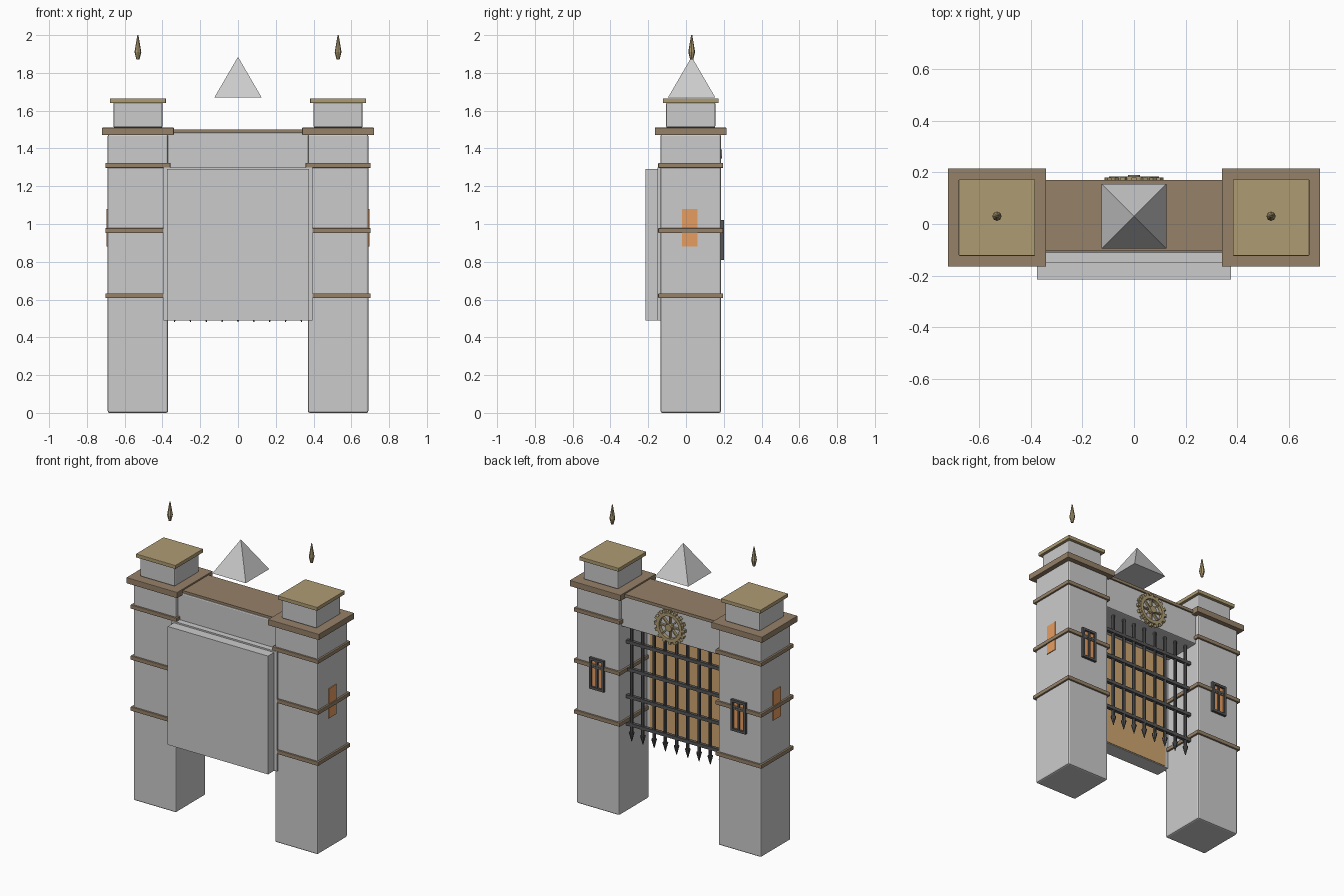
import bpy, bmesh, math
from mathutils import Matrix, Vector

if "Cube" in bpy.data.objects:
    bpy.data.objects.remove(bpy.data.objects["Cube"])


def material(name, rgb):
    m = bpy.data.materials.new(name)
    m.diffuse_color = (*rgb, 1)
    m.use_nodes = True
    m.node_tree.nodes["Principled BSDF"].inputs["Base Color"].default_value = m.diffuse_color
    return m


BROWN = material("brown_trim", (0.30, 0.22, 0.14))
GOLD = material("gold_trim", (0.42, 0.33, 0.17))
IRON = material("dark_iron", (0.09, 0.09, 0.09))
GLOW = material("window_glow", (0.80, 0.34, 0.12))
TAN = material("gate_backing", (0.62, 0.38, 0.16))


def finish(bm, name, mat=None):
    bmesh.ops.recalc_face_normals(bm, faces=bm.faces)
    me = bpy.data.meshes.new(name)
    bm.to_mesh(me)
    bm.free()
    ob = bpy.data.objects.new(name, me)
    bpy.context.collection.objects.link(ob)
    if mat:
        me.materials.append(mat)
    return ob


def add_box(bm, x, y, z):
    # box from (min, max) pairs
    size = [b - a for a, b in (x, y, z)]
    mid = [(a + b) / 2 for a, b in (x, y, z)]
    bmesh.ops.create_cube(bm, size=1, matrix=Matrix.Translation(mid) @ Matrix.Diagonal((*size, 1)))


def box(name, x, y, z, mat=None, bevel=0):
    bm = bmesh.new()
    add_box(bm, x, y, z)
    ob = finish(bm, name, mat)
    if bevel:
        mod = ob.modifiers.new("bevel", "BEVEL")
        mod.width, mod.segments = bevel, 2
    return ob


def add_cone(bm, loc, r1, r2, depth, sides):
    bmesh.ops.create_cone(bm, cap_ends=True, segments=sides, radius1=r1, radius2=r2,
                          depth=depth, matrix=Matrix.Translation(loc))


YC = 0.025  # centre line of the towers
for side, sx in (("left", -1), ("right", 1)):
    cx = 0.53 * sx

    def tier(name, half, z, mat=None, bevel=0):
        box(f"{side}_{name}", (cx - half, cx + half), (YC - half, YC + half), z, mat, bevel)

    # tower shaft, bands and stacked top
    tier("tower", 0.16, (0, 1.475), None, 0.01)
    for i, z in enumerate((0.62, 0.965, 1.31)):
        tier(f"band_{i + 1}", 0.172, (z - 0.013, z + 0.013), BROWN, 0.003)
    tier("cornice", 0.19, (1.47, 1.51), BROWN, 0.003)
    tier("turret", 0.13, (1.51, 1.645), None, 0.008)
    tier("turret_cap", 0.148, (1.64, 1.665), GOLD, 0.003)

    # floating finial
    bm = bmesh.new()
    add_cone(bm, (cx, 0.03, 1.89), 0.008, 0.018, 0.04, 8)
    add_cone(bm, (cx, 0.03, 1.955), 0.018, 0.003, 0.09, 8)
    finish(bm, f"{side}_finial", GOLD)

    # glowing window on the outer wall
    xs = sorted((0.68 * sx, 0.695 * sx))
    box(f"{side}_outer_window", xs, (-0.02, 0.06), (0.88, 1.08), GLOW)

    # framed window on the rear wall
    box(f"{side}_rear_window", (cx - 0.045, cx + 0.045), (0.18, 0.189), (0.825, 1.005), GLOW)
    bm = bmesh.new()
    for s in (-1, 1):
        add_box(bm, (cx + s * 0.047 - 0.008, cx + s * 0.047 + 0.008), (0.18, 0.202), (0.81, 1.02))
        zc = 0.915 + s * 0.097
        add_box(bm, (cx - 0.055, cx + 0.055), (0.18, 0.202), (zc - 0.008, zc + 0.008))
    add_box(bm, (cx - 0.006, cx + 0.006), (0.18, 0.199), (0.81, 1.02))
    add_box(bm, (cx - 0.055, cx + 0.055), (0.18, 0.199), (0.96, 0.97))
    finish(bm, f"{side}_rear_window_frame", IRON)

# lintel between the towers
box("lintel", (-0.385, 0.385), (-0.11, 0.16), (1.27, 1.485), None, 0.008)
box("lintel_cover", (-0.36, 0.36), (-0.105, 0.17), (1.48, 1.50), BROWN)

# front slabs and warm backing behind the grille
box("front_slab_inner", (-0.395, 0.395), (-0.15, -0.11), (0.49, 1.30))
box("front_slab_outer", (-0.375, 0.375), (-0.215, -0.15), (0.49, 1.29))
box("gate_backing", (-0.345, 0.345), (-0.112, -0.106), (0.495, 1.275), TAN)

# floating pyramid roof
bm = bmesh.new()
bmesh.ops.create_cone(bm, cap_ends=True, segments=4, radius1=0.125 * math.sqrt(2), radius2=0, depth=0.215,
                      matrix=Matrix.Translation((0, 0.03, 1.7775)) @ Matrix.Rotation(math.pi / 4, 4, "Z"))
finish(bm, "pyramid_roof")

# portcullis: spiked uprights and crossbars
bm = bmesh.new()
for i in range(-4, 5):
    x = i * 0.084
    add_cone(bm, (x, 0.10, 0.915), 0.011, 0.011, 0.75, 8)
    add_cone(bm, (x, 0.10, 0.51), 0.002, 0.018, 0.06, 8)
for z in (0.595, 0.78, 0.965, 1.15):
    add_box(bm, (-0.375, 0.375), (0.09, 0.112), (z - 0.011, z + 0.011))
finish(bm, "portcullis", IRON)


# gear emblem on the rear of the lintel
def ring(bm, r0, r1, y0, y1, n=32):
    loops = []
    for r, y in ((r0, y0), (r1, y0), (r1, y1), (r0, y1)):
        loops.append([bm.verts.new((r * math.cos(a), y, 1.37 + r * math.sin(a)))
                      for a in (math.tau * k / n for k in range(n))])
    for j in range(4):
        a, b = loops[j], loops[(j + 1) % 4]
        for k in range(n):
            bm.faces.new((a[k], a[(k + 1) % n], b[(k + 1) % n], b[k]))


def radial_box(bm, angle, r0, r1, width, y0, y1):
    m = (Matrix.Translation((0, (y0 + y1) / 2, 1.37)) @ Matrix.Rotation(angle, 4, "Y")
         @ Matrix.Translation(((r0 + r1) / 2, 0, 0)) @ Matrix.Diagonal((r1 - r0, width, 1, 1)))
    m = m @ Matrix.Diagonal((1, (y1 - y0) / width, width, 1))
    bmesh.ops.create_cube(bm, size=1, matrix=m)


bm = bmesh.new()
ring(bm, 0.075, 0.097, 0.155, 0.183)
for k in range(16):
    radial_box(bm, math.tau * k / 16, 0.09, 0.115, 0.02, 0.16, 0.18)
for k in range(8):
    radial_box(bm, math.tau * k / 8, 0.01, 0.08, 0.009, 0.16, 0.176)
bmesh.ops.create_cone(bm, cap_ends=True, segments=16, radius1=0.024, radius2=0.024, depth=0.035,
                      matrix=Matrix.Translation((0, 0.1725, 1.37)) @ Matrix.Rotation(math.pi / 2, 4, "X"))
finish(bm, "gear_emblem", GOLD)
